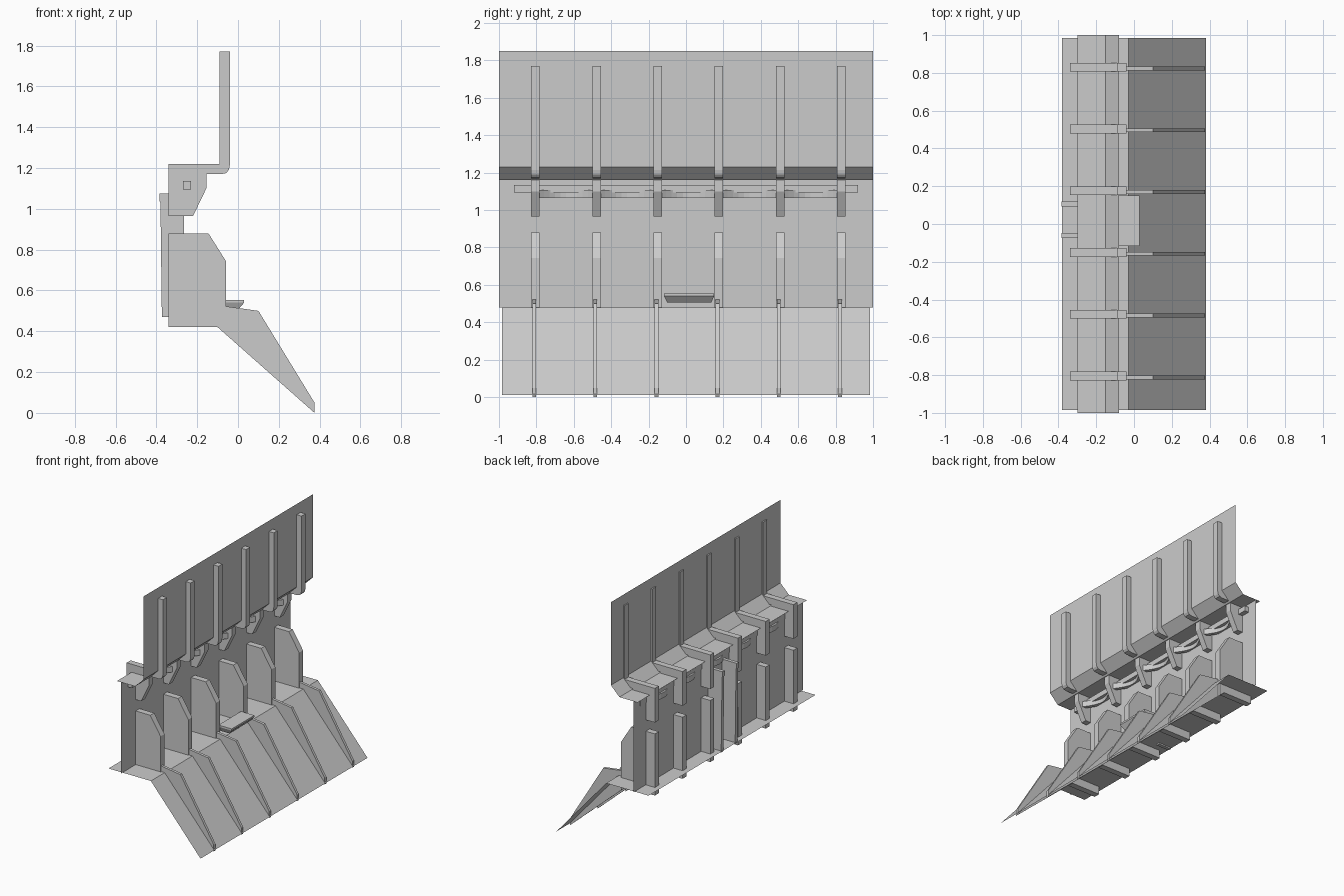
import bpy, math

if "Cube" in bpy.data.objects:
    bpy.data.objects.remove(bpy.data.objects["Cube"])


def make(name, verts, faces):
    me = bpy.data.meshes.new(name)
    me.from_pydata(verts, [], faces)
    me.update()
    ob = bpy.data.objects.new(name, me)
    bpy.context.collection.objects.link(ob)
    return ob


def prism(name, pts, lo, hi, axis='y'):
    """Solid: closed profile (x,z) along y, or (x,y) along z."""
    n = len(pts)
    put = (lambda p, t: (p[0], t, p[1])) if axis == 'y' else (lambda p, t: (p[0], p[1], t))
    verts = [put(p, lo) for p in pts] + [put(p, hi) for p in pts]
    faces = [tuple(range(n)), tuple(range(2 * n - 1, n - 1, -1))]
    faces += [(i, i + n, (i + 1) % n + n, (i + 1) % n) for i in range(n)]
    ob = make(name, verts, faces)
    import bmesh
    bm = bmesh.new()
    bm.from_mesh(ob.data)
    bmesh.ops.recalc_face_normals(bm, faces=bm.faces)
    bm.to_mesh(ob.data)
    bm.free()
    return ob


def sheet(name, path, half):
    """Thin sheet: open profile (x,z) swept across y."""
    verts = [(x, s * half, z) for x, z in path for s in (-1, 1)]
    faces = [(2 * i, 2 * i + 2, 2 * i + 3, 2 * i + 1) for i in range(len(path) - 1)]
    return make(name, verts, faces)


# Folded sheets: upper board, wall, floor with sloping apron
sheet("upper_board", [(-0.30, 1.16), (-0.15, 1.16), (-0.08, 1.23), (-0.08, 1.85)], 1.0)
sheet("back_wall", [(-0.265, 0.48), (-0.265, 1.16)], 1.0)
sheet("floor_apron", [(-0.38, 0.48), (-0.03, 0.48), (0.38, 0.01)], 0.985)

# Rib profiles
upper = [(-0.09, 1.77), (-0.04, 1.77), (-0.04, 1.215), (-0.045, 1.19), (-0.058, 1.175),
         (-0.08, 1.17), (-0.155, 1.17), (-0.155, 1.10), (-0.22, 0.965), (-0.34, 0.965),
         (-0.34, 1.22), (-0.09, 1.22)]
block = [(-0.34, 0.42), (-0.34, 0.88), (-0.145, 0.88), (-0.06, 0.745), (-0.06, 0.42)]
block[-1:] = [(-0.06, 0.385), (-0.10, 0.42)]
fin = [(-0.08, 0.525), (0.10, 0.50), (0.375, 0.05), (0.375, 0.0), (-0.10, 0.42)]

ribs = [-0.805 + 0.327 * i for i in range(6)]
for i, y in enumerate(ribs):
    prism(f"upper_rib_{i}", upper, y - 0.023, y + 0.023)
    prism(f"lower_rib_{i}", block, y - 0.023, y + 0.023)
    prism(f"apron_fin_{i}", fin, y - 0.017, y + 0.003)

# Curved bands hung between neighbouring upper ribs
for i in range(5):
    a, b = ribs[i] + 0.015, ribs[i + 1] - 0.015
    steps = 10
    front, back = [], []
    for k in range(steps + 1):
        t = k / steps
        x = -0.185 - 0.07 * math.sin(math.pi * t)
        front.append((x, a + (b - a) * t))
        back.append((x - 0.03, a + (b - a) * t))
    prism(f"curved_band_{i}", front + back[::-1], 1.065, 1.107, 'z')

# Square rod through the ribs
prism("cross_rod", [(-0.27, 1.095), (-0.23, 1.095), (-0.23, 1.135), (-0.27, 1.135)], -0.92, 0.92)

# Two rear brackets
bracket = [(-0.265, 0.47), (-0.265, 1.075), (-0.385, 1.075), (-0.385, 1.04), (-0.38, 1.03), (-0.373, 0.47)]
for i, y in enumerate((-0.06, 0.105)):
    prism(f"rear_bracket_{i}", bracket, y - 0.013, y + 0.013)

# Small step with tapered underside
rings = [(-0.08, 0.00, -0.10, 0.135, 0.505), (-0.08, 0.03, -0.117, 0.15, 0.54),
         (-0.08, 0.03, -0.117, 0.15, 0.553)]
v = [p for x0, x1, y0, y1, z in rings
     for p in ((x0, y0, z), (x1, y0, z), (x1, y1, z), (x0, y1, z))]
f = [(3, 2, 1, 0), (8, 9, 10, 11)]
f += [(r + k, r + (k + 1) % 4, r + 4 + (k + 1) % 4, r + 4 + k) for r in (0, 4) for k in range(4)]
make("small_step", v, f)
